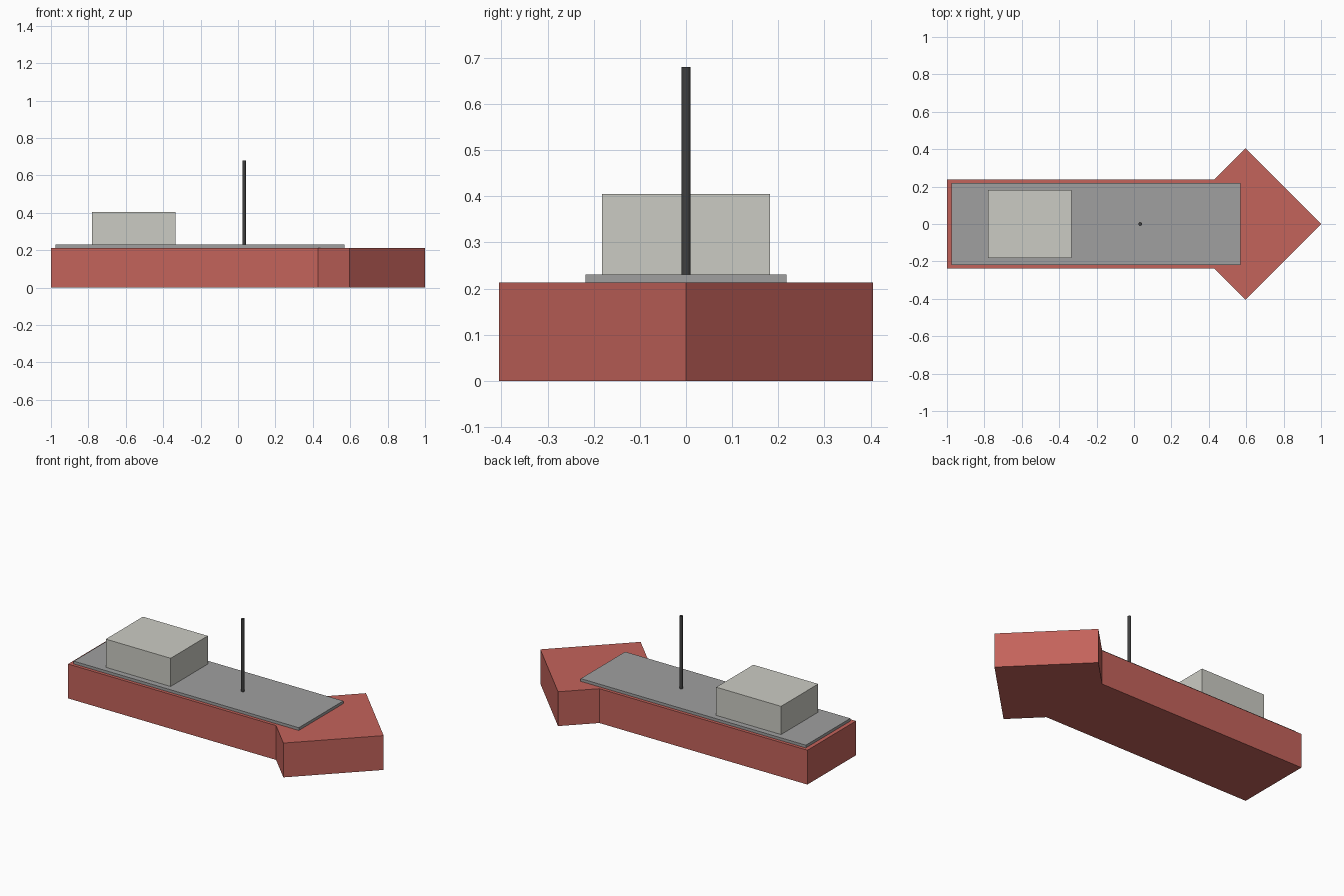
import bpy
import bmesh
import math

if "Cube" in bpy.data.objects:
    bpy.data.objects.remove(bpy.data.objects["Cube"])


def material(name, rgb):
    mat = bpy.data.materials.new(name)
    mat.diffuse_color = (*rgb, 1)
    mat.use_nodes = True
    mat.node_tree.nodes["Principled BSDF"].inputs["Base Color"].default_value = mat.diffuse_color
    return mat


RED = material("hull red", (0.55, 0.125, 0.105))
GREY = material("deck grey", (0.35, 0.35, 0.35))
PALE = material("cabin pale grey", (0.6, 0.6, 0.55))
DARK = material("mast dark grey", (0.05, 0.05, 0.05))


def prism(name, outline, z0, z1, mat):
    """Extrude a counter-clockwise outline from z0 to z1."""
    bm = bmesh.new()
    base = bm.faces.new([bm.verts.new((x, y, z0)) for x, y in outline])
    ext = bmesh.ops.extrude_face_region(bm, geom=[base], use_keep_orig=True)
    top = [v for v in ext["geom"] if isinstance(v, bmesh.types.BMVert)]
    bmesh.ops.translate(bm, verts=top, vec=(0, 0, z1 - z0))
    bmesh.ops.recalc_face_normals(bm, faces=bm.faces)
    mesh = bpy.data.meshes.new(name)
    bm.to_mesh(mesh)
    bm.free()
    mesh.materials.append(mat)
    obj = bpy.data.objects.new(name, mesh)
    bpy.context.collection.objects.link(obj)
    return obj


def rect(x0, x1, half_y):
    return [(x0, -half_y), (x1, -half_y), (x1, half_y), (x0, half_y)]


# Hull: straight body with a diamond-shaped bow
half = [(-1, -0.238), (0.428, -0.238), (0.595, -0.405)]
hull = half + [(1, 0)] + [(x, -y) for x, y in reversed(half)]
prism("hull", hull, 0, 0.213, RED)

# Deck plate and cabin
prism("deck", rect(-0.975, 0.57, 0.218), 0.213, 0.23, GREY)
prism("cabin", rect(-0.78, -0.335, 0.182), 0.213, 0.405, PALE)

# Mast
sides = 12
ring = [(0.033 + 0.01 * math.cos(2 * math.pi * i / sides),
         0.01 * math.sin(2 * math.pi * i / sides)) for i in range(sides)]
prism("mast", ring, 0.225, 0.68, DARK)
